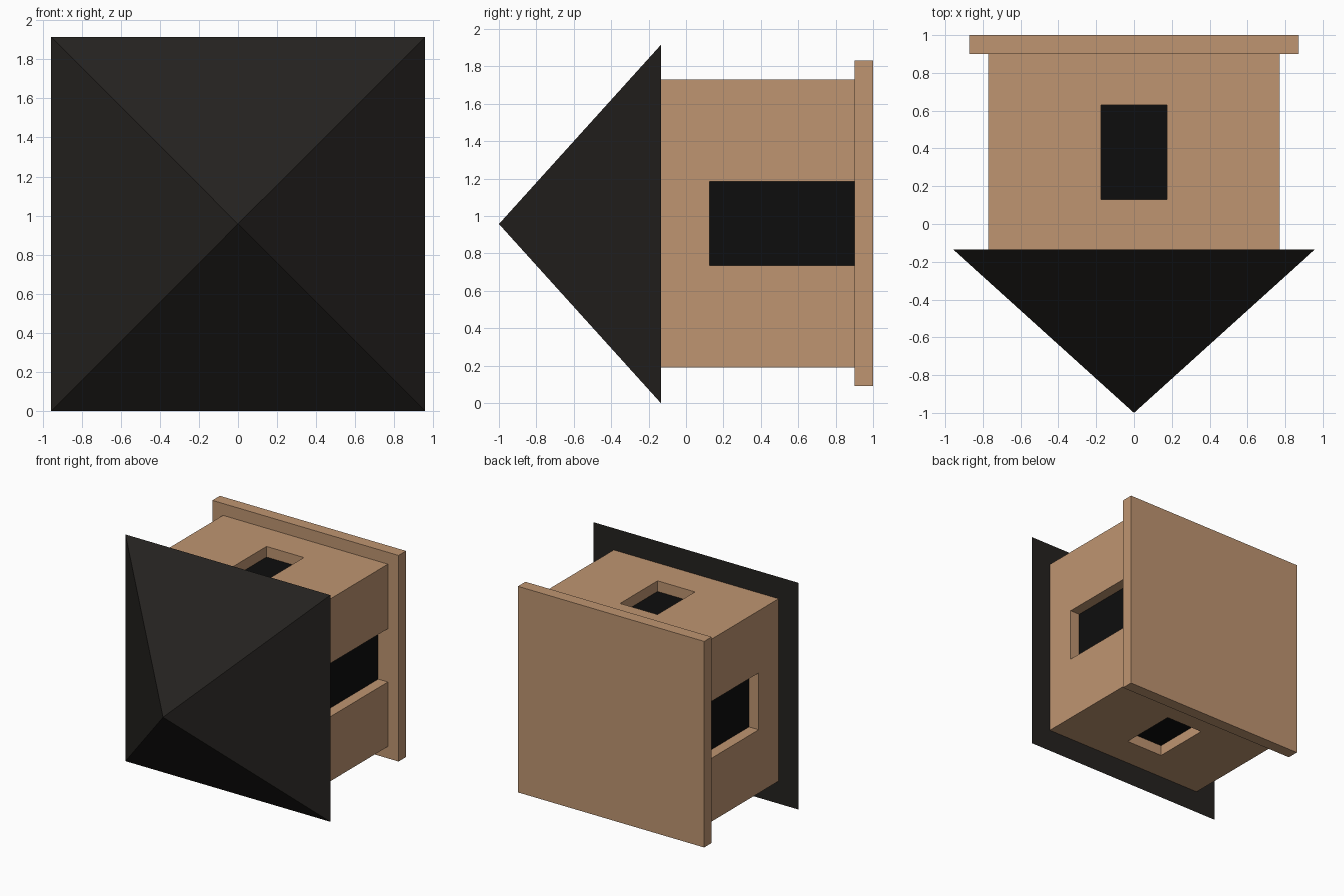
import bpy, bmesh
from mathutils import Matrix, Vector

if "Cube" in bpy.data.objects:
    bpy.data.objects.remove(bpy.data.objects["Cube"])

CZ = 0.96          # height of the centre axis
HALF = 0.77        # half width of the walls
DEPTH = 0.09       # depth of door and window recesses


def material(name, rgb):
    m = bpy.data.materials.new(name)
    m.diffuse_color = (*rgb, 1)
    m.use_nodes = True
    m.node_tree.nodes["Principled BSDF"].inputs["Base Color"].default_value = m.diffuse_color
    return m


wood = material("wood", (0.52, 0.30, 0.165))
tar = material("dark_roofing", (0.018, 0.016, 0.014))
black = material("black", (0.004, 0.004, 0.004))


def finish(name, bm, mat):
    bmesh.ops.recalc_face_normals(bm, faces=bm.faces)
    mesh = bpy.data.meshes.new(name)
    bm.to_mesh(mesh)
    bm.free()
    ob = bpy.data.objects.new(name, mesh)
    bpy.context.collection.objects.link(ob)
    if mat:
        mesh.materials.append(mat)
    return ob


def box(name, x, y, z, mat=None):
    bm = bmesh.new()
    spans = (x, y, z)
    mid = Vector([(a + b) / 2 for a, b in spans])
    size = [b - a for a, b in spans]
    bmesh.ops.create_cube(bm, size=1, matrix=Matrix.Translation(mid) @ Matrix.Diagonal((*size, 1)))
    return finish(name, bm, mat)


# Walls and floor slab; the house lies on its side with the roof towards -y
walls = box("walls", (-HALF, HALF), (-0.135, 0.9), (CZ - HALF, CZ + HALF), wood)
box("floor_slab", (-0.87, 0.87), (0.9, 1.0), (CZ - 0.87, CZ + 0.87), wood)

# Pyramid roof
bm = bmesh.new()
R = 0.957
base = [bm.verts.new((sx * R, -0.135, R + sz * R)) for sx, sz in ((-1, -1), (1, -1), (1, 1), (-1, 1))]
apex = bm.verts.new((0, -1, R))
bm.faces.new(base)
for i in range(4):
    bm.faces.new((base[i], base[(i + 1) % 4], apex))
finish("roof", bm, tar)


# Recessed openings: axis, side, span across the wall, span along y
openings = [
    ("right_door", "x", 1, (0.735, 1.185), (0.125, 0.9)),
    ("left_door", "x", -1, (0.725, 1.205), (0.13, 0.9)),
    ("upper_window", "z", 1, (-0.175, 0.175), (0.13, 0.63)),
    ("lower_window", "z", -1, (-0.175, 0.175), (0.13, 0.63)),
]
for name, axis, side, across, along in openings:
    centre = 0 if axis == "x" else CZ

    def span(a, b):
        return tuple(sorted((centre + side * a, centre + side * b)))

    def part(label, depth_span, y, mat=None):
        x, z = (depth_span, across) if axis == "x" else (across, depth_span)
        return box(label, x, y, z, mat)

    # Cutter runs past the wall edge when the opening reaches the floor slab
    end = 1.0 if along[1] >= 0.9 else along[1]
    cutter = part(name + "_cutter", span(HALF - DEPTH - 0.005, HALF + 0.1), (along[0], end))
    cutter.hide_render = True
    cutter.hide_viewport = True
    mod = walls.modifiers.new(name, "BOOLEAN")
    mod.operation = "DIFFERENCE"
    mod.solver = "EXACT"
    mod.object = cutter
    # Dark panel at the bottom of the recess
    part(name + "_panel", span(HALF - DEPTH - 0.005, HALF - DEPTH), along, black)
